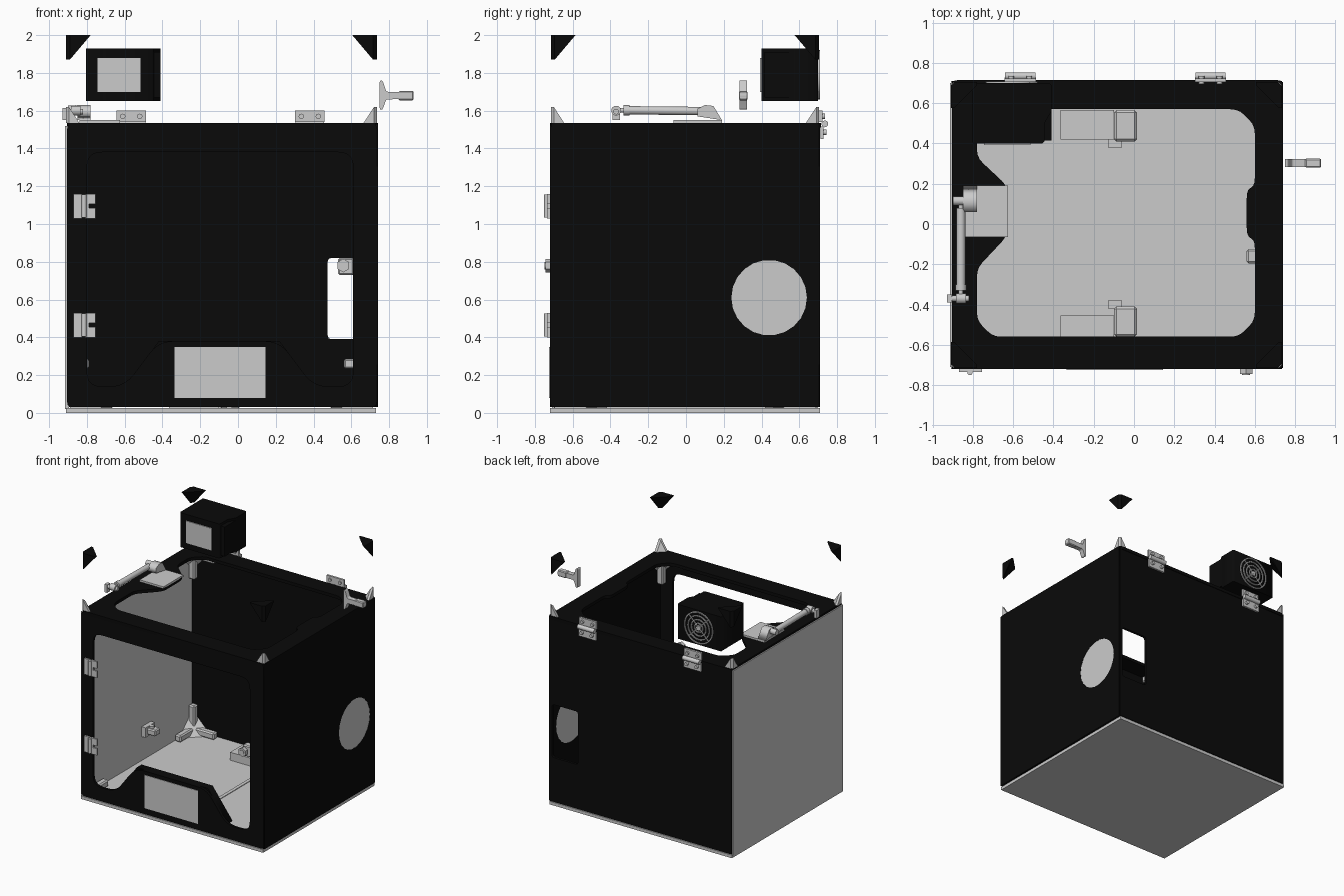
import bpy, bmesh, math
from mathutils import Matrix, Vector

if "Cube" in bpy.data.objects:
    bpy.data.objects.remove(bpy.data.objects["Cube"])

black = bpy.data.materials.new("black_panel")
black.diffuse_color = (0.003, 0.003, 0.003, 1)
black.use_nodes = True
black.node_tree.nodes["Principled BSDF"].inputs["Base Color"].default_value = black.diffuse_color

AXES = {
    'Z': Matrix.Identity(4),
    'Y': Matrix(((1, 0, 0, 0), (0, 0, -1, 0), (0, 1, 0, 0), (0, 0, 0, 1))),
    'X': Matrix(((0, 0, 1, 0), (1, 0, 0, 0), (0, 1, 0, 0), (0, 0, 0, 1))),
}


def from_bmesh(name, bm, mat=None):
    bmesh.ops.recalc_face_normals(bm, faces=bm.faces[:])
    me = bpy.data.meshes.new(name)
    bm.to_mesh(me)
    bm.free()
    ob = bpy.data.objects.new(name, me)
    bpy.context.collection.objects.link(ob)
    if mat:
        me.materials.append(mat)
    return ob


def box(name, x0, x1, y0, y1, z0, z1, mat=None, bevel=0):
    bm = bmesh.new()
    m = Matrix.Translation(((x0 + x1) / 2, (y0 + y1) / 2, (z0 + z1) / 2))
    bmesh.ops.create_cube(bm, size=1, matrix=m @ Matrix.Diagonal((x1 - x0, y1 - y0, z1 - z0, 1)))
    if bevel:
        bmesh.ops.bevel(bm, geom=bm.edges[:], offset=bevel, segments=1, affect='EDGES')
    return from_bmesh(name, bm, mat)


def plate(name, loops, axis, a, b, mat=None):
    """Flat plate from outline + hole loops, spanning a..b along the axis."""
    cu = bpy.data.curves.new(name, 'CURVE')
    cu.dimensions, cu.fill_mode, cu.extrude = '2D', 'BOTH', abs(b - a) / 2
    for pts in loops:
        sp = cu.splines.new('POLY')
        sp.points.add(len(pts) - 1)
        for p, (u, v) in zip(sp.points, pts):
            p.co = (u, v, 0, 1)
        sp.use_cyclic_u = True
    tmp = bpy.data.objects.new(name + "_tmp", cu)
    bpy.context.collection.objects.link(tmp)
    bpy.context.view_layer.update()
    me = bpy.data.meshes.new_from_object(tmp.evaluated_get(bpy.context.evaluated_depsgraph_get()))
    bpy.data.objects.remove(tmp)
    shift = Vector([(a + b) / 2 if c == axis else 0 for c in 'XYZ'])
    me.transform(Matrix.Translation(shift) @ AXES[axis])
    bm = bmesh.new()
    bm.from_mesh(me)
    bmesh.ops.remove_doubles(bm, verts=bm.verts[:], dist=1e-5)
    return from_bmesh(name, bm, mat)


def rod(name, p, q, r, sides=20, r2=None, mat=None):
    p, q = Vector(p), Vector(q)
    bm = bmesh.new()
    m = Matrix.Translation((p + q) / 2) @ (q - p).to_track_quat('Z', 'Y').to_matrix().to_4x4()
    bmesh.ops.create_cone(bm, cap_ends=True, segments=sides, radius1=r,
                          radius2=r if r2 is None else r2, depth=(q - p).length, matrix=m)
    ob = from_bmesh(name, bm, mat)
    if sides > 8:
        for f in ob.data.polygons:
            f.use_smooth = len(f.vertices) == 4
    return ob


def hull(name, pts, mat=None):
    bm = bmesh.new()
    for p in pts:
        bm.verts.new(p)
    bmesh.ops.convex_hull(bm, input=bm.verts[:])
    return from_bmesh(name, bm, mat)


def rect(u0, u1, v0, v1):
    return [(u0, v0), (u1, v0), (u1, v1), (u0, v1)]


def circle(u, v, r, n):
    return [(u + r * math.cos(2 * math.pi * i / n), v + r * math.sin(2 * math.pi * i / n)) for i in range(n)]


def rounded(pts, r, n=5):
    """Round each polygon corner with a small quadratic arc."""
    out = []
    for i, c in enumerate(pts):
        c, p, q = Vector(c), Vector(pts[i - 1]), Vector(pts[(i + 1) % len(pts)])
        a = c + (p - c).normalized() * min(r, (p - c).length * .45)
        b = c + (q - c).normalized() * min(r, (q - c).length * .45)
        for k in range(n + 1):
            t = k / n
            out.append(tuple(a * (1 - t) ** 2 + c * 2 * t * (1 - t) + b * t * t))
    return out


# Enclosure panels
box("base_plate", -.91, .73, -.72, .71, 0, .025)
box("left_panel", -.915, -.895, -.71, .70, .02, 1.52)
bump = [(-.6, .14), (-.42, .38), (.22, .38), (.4, .14)]
door_hole = rounded([(-.8, .14)] + bump + [(.61, .14), (.61, 1.38), (-.8, 1.38)], .08)
plate("front_door", [rounded(rect(-.905, .735, .03, 1.53), .03, 3), door_hole], 'Y', -.72, -.70, black)
plate("back_panel", [rect(-.905, .735, .03, 1.53), rounded(rect(.475, .71, .39, .82), .02, 2)], 'Y', .69, .71, black)
plate("right_panel", [rect(-.715, .705, .03, 1.53), circle(.44, .61, .2, 22)], 'X', .72, .74, black)
plate("right_vent_cover", [circle(.44, .61, .2, 22)], 'X', .723, .738)
lid_hole = rounded([(-.78, -.56), (.6, -.56), (.6, .57), (-.78, .57)], .09)
lid_hole = rounded([(-.70, -.56), (.52, -.56), (.6, -.48), (.6, -.08), (.56, -.06), (.56, .17), (.6, .19),
                    (.6, .49), (.52, .57), (-.70, .57), (-.78, .49), (-.78, .33), (-.63, .19),
                    (-.63, -.06), (-.78, -.22), (-.78, -.48)], .04, 3)
plate("top_lid", [rounded(rect(-.905, .74, -.72, .715), .03, 3), lid_hole], 'Z', 1.51, 1.535, black)

# Front screen and its housing
plate("screen_housing", [[(-.5, .1), (-.59, .14), (-.42, .38), (.22, .38), (.4, .14), (.3, .1)]], 'Y', -.70, -.64, black)
box("front_screen", -.335, .145, -.724, -.70, .08, .35)

# Corner parts: inner brackets, top feet, floating covers
X0, X1, Y0, Y1 = -.91, .735, -.715, .705
for ix in (0, 1):
    for iy in (0, 1):
        sx, sy = 1 - 2 * ix, 1 - 2 * iy
        cx, cy = (X0, X1)[ix], (Y0, Y1)[iy]
        for cz, sz in ((.025, 1), (1.51, -1)):
            c = Vector((cx + .02 * sx, cy + .02 * sy, cz))
            d = [Vector((sx, 0, 0)), Vector((0, sy, 0)), Vector((0, 0, sz))]
            hull("corner_bracket", [c] + [c + v * .17 for v in d])
            for i, v in enumerate(d):
                s = Vector((sx, sy, sz)) * .055
                s[i] = 0
                e = c + v * .23 + s
                box("bracket_arm", *[k for j in range(3) for k in sorted((c[j], e[j]))], bevel=.01)
        # foot on the lid corner
        P = lambda u, v, z: (cx + sx * u, cy + sy * v, z)
        hull("top_corner_foot", [P(.015, 0, 1.535), P(0, .015, 1.535), P(.07, 0, 1.535), P(0, .07, 1.535),
                                 P(.07, .02, 1.535), P(.02, .07, 1.535),
                                 P(.015, .0, 1.62), P(0, .015, 1.62), P(.02, .02, 1.61)])
        # separate black corner cover
        hull("corner_cover", [P(.02, 0, 2), P(0, .02, 2), P(.13, 0, 2), P(0, .13, 2), P(.13, .015, 2),
                              P(.015, .13, 2), P(.02, 0, 1.87), P(0, .02, 1.87)], black)

# Door hinges
for z in (.465, 1.095):
    box("door_hinge_leaf", -.87, -.825, -.735, -.72, z - .065, z + .065)
    for s in (-1, 1):
        box("door_hinge_tab", -.81, -.755, -.735, -.72, z + s * .038 - .027, z + s * .038 + .027)
    for k in (-.045, 0, .045):
        box("hinge_link", -.83, -.79, -.735, -.72, z + k - .016, z + k + .016)
    rod("door_hinge_pin", (-.815, -.738, z - .06), (-.815, -.738, z + .06), .013, 12)

# Lid hinges at the back
for x in (-.565, .38):
    box("lid_hinge_upper", x - .078, x + .078, .705, .722, 1.54, 1.6)
    box("lid_hinge_lower", x - .078, x + .078, .712, .727, 1.45, 1.515)
    rod("lid_hinge_pin", (x - .075, .735, 1.53), (x + .075, .735, 1.53), .018, 12)
    for s in (-.045, .045):
        rod("hinge_screw", (x + s, .695, 1.57), (x + s, .735, 1.57), .014, 12)
        rod("hinge_screw", (x + s, .72, 1.485), (x + s, .745, 1.485), .014, 12)

# Gas strut with its mounts
box("strut_plate", -.84, -.625, -.065, .19, 1.535, 1.55)
plate("strut_arm", [[(.19, 1.55), (.06, 1.57), (.06, 1.61), (.1, 1.63), (.145, 1.625)]], 'X', -.85, -.78)
rod("strut_pivot", (-.9, .115, 1.605), (-.78, .115, 1.605), .022, 16)
rod("strut_cylinder", (-.86, -.3, 1.602), (-.86, .08, 1.598), .022, 20)
rod("strut_rod", (-.86, -.36, 1.602), (-.86, .12, 1.6), .012, 14)
rod("strut_collar", (-.86, -.33, 1.602), (-.86, -.3, 1.602), .027, 16)
rod("strut_front_ball", (-.93, -.37, 1.595), (-.82, -.37, 1.595), .015, 14)
rod("strut_end_cap", (-.885, -.37, 1.6), (-.835, -.37, 1.6), .026, 14)
box("strut_front_mount", -.93, -.905, -.39, -.35, 1.55, 1.615)

# Separate T-shaped handle
plate("t_handle", [rounded([(.75, 1.605), (.765, 1.605), (.785, 1.66), (.93, 1.662), (.93, 1.698), (.785, 1.70),
                            (.765, 1.76), (.75, 1.76)], .01, 2)], 'Y', .282, .322)
box("t_handle_grip", .85, .93, .28, .325, 1.655, 1.705, bevel=.006)

# Fan filter unit above the lid
body = [(-.805, .41), (-.795, .4), (-.455, .4), (-.445, .41), (-.445, .5), (-.41, .56), (-.41, .69), (-.42, .7), (-.805, .7)]
plate("filter_body", [body], 'Z', 1.65, 1.93, black)
box("filter_trim", -.445, -.41, .415, .57, 1.67, 1.91, black)
box("filter_screen", -.745, -.515, .393, .405, 1.7, 1.88)
for r in (.04, .07, .10, .13):
    plate("fan_ring", [circle(-.607, 1.79, r, 32), circle(-.607, 1.79, r - .009, 32)], 'Y', .7, .709)
for k in range(4):
    a = math.pi / 4 + k * math.pi / 2
    rod("fan_spoke", (-.607, .704, 1.79), (-.607 + .13 * math.cos(a), .704, 1.79 + .13 * math.sin(a)), .005, 6)
rod("fan_hub", (-.607, .695, 1.79), (-.607, .708, 1.79), .02, 16)

# Door latch knob
rod("latch_knob", (.557, -.745, .78), (.557, -.715, .78), .036, 6)
rod("latch_button", (.557, -.75, .78), (.557, -.74, .78), .02, 16)
box("latch_body", .53, .615, -.70, -.64, .73, .82, bevel=.008)

# Wall cable clips
for xa, xb, y, s in ((-.895, -.79, .1, -1), (.56, .72, -.16, 1)):
    box("cable_clip", xa, xb, y - .035, y + .035, .235, .285, bevel=.008)
    box("cable_clip_base", *sorted((.72 if s > 0 else -.895, .66 if s > 0 else -.86)), y - .06, y + .06, .22, .3)
    rod("cable_clip_screw", ((xa + xb) / 2, y, .28), ((xa + xb) / 2, y, .3), .018, 14)

# Floor seam strip and floor clamps
box("floor_strip", -.06, -.033, -.7, .69, .024, .03)
for s, yo in ((-1, .56), (1, .565)):
    box("floor_clamp_block", -.365, -.1, *sorted((s * .42 + (0 if s > 0 else -.035), s * yo)), .025, .09)
    box("floor_clamp_end", -.1, .015, *sorted((s * .41, s * yo)), .025, .12, bevel=.012)
    box("floor_clamp_foot", -.13, -.06, *sorted((s * .38, s * .42)), .025, .06)
